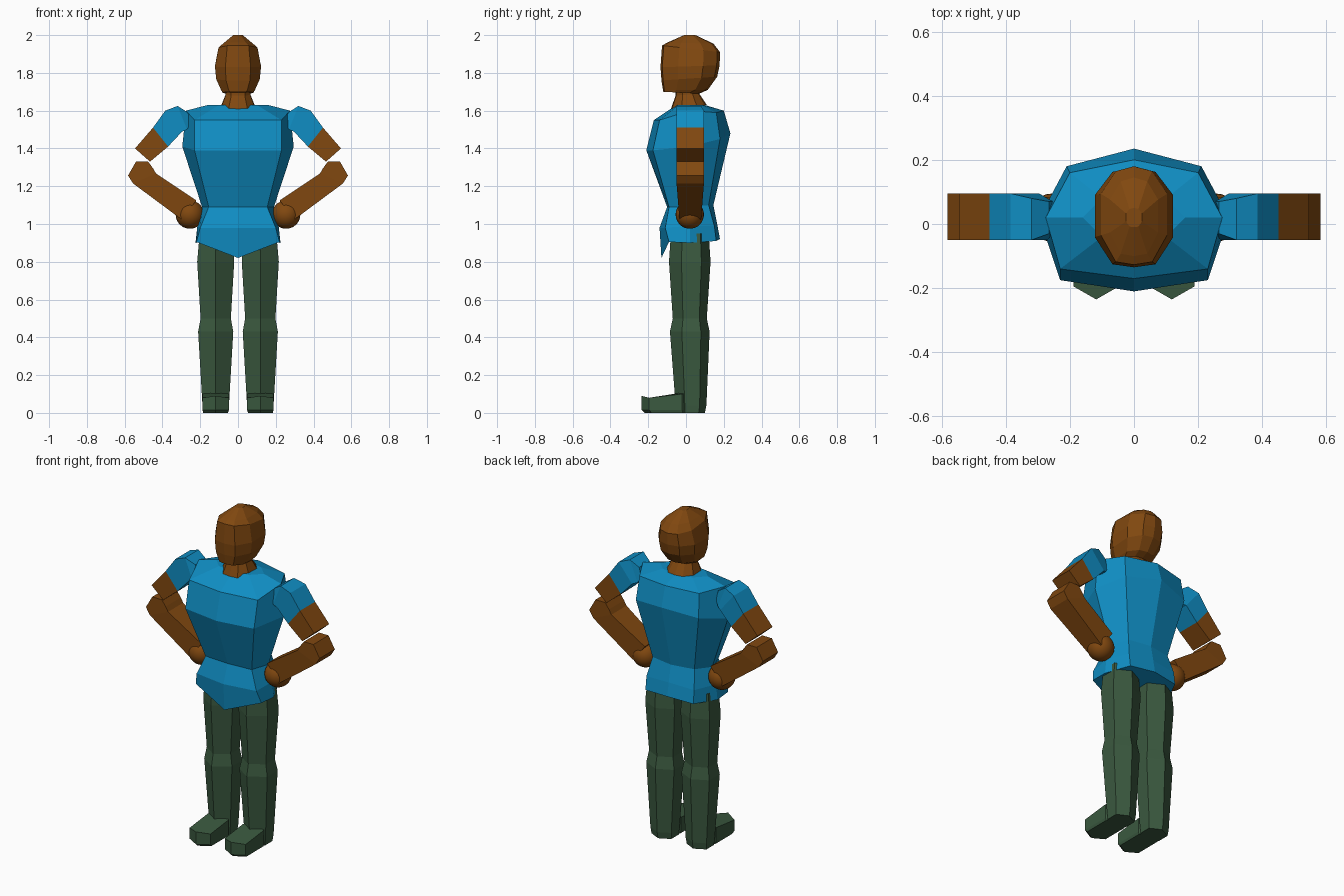
import bpy
import bmesh
from mathutils import Vector

default_cube = bpy.data.objects.get("Cube")
if default_cube:
    bpy.data.objects.remove(default_cube, do_unlink=True)


def make_material(name, colour):
    material = bpy.data.materials.new(name)
    material.use_nodes = True
    material.diffuse_color = (*colour, 1)
    shader = next(n for n in material.node_tree.nodes if n.type == "BSDF_PRINCIPLED")
    shader.inputs["Base Color"].default_value = (*colour, 1)
    shader.inputs["Roughness"].default_value = 0.8
    return material


skin = make_material("brown skin", (0.22, 0.065, 0.005))
shirt = make_material("blue shirt", (0.005, 0.27, 0.55))
trousers = make_material("dark green trousers", (0.043, 0.1, 0.05))


def loft(name, rings, materials, rule=None):
    """Join equal rings of points with faces and close both ends."""
    bm = bmesh.new()
    loops = [[bm.verts.new(Vector(point)) for point in ring] for ring in rings]
    count = len(loops[0])
    for level, (lower, upper) in enumerate(zip(loops, loops[1:])):
        for i in range(count):
            j = (i + 1) % count
            face = bm.faces.new((lower[i], lower[j], upper[j], upper[i]))
            face.material_index = rule(level) if rule else 0
    bm.faces.new(loops[0][::-1])
    end = bm.faces.new(loops[-1])
    end.material_index = rule(len(rings) - 2) if rule else 0
    bmesh.ops.recalc_face_normals(bm, faces=bm.faces[:])
    mesh = bpy.data.meshes.new(name)
    bm.to_mesh(mesh)
    bm.free()
    for material in materials:
        mesh.materials.append(material)
    obj = bpy.data.objects.new(name, mesh)
    bpy.context.collection.objects.link(obj)
    return obj


def symmetric_ring(half):
    """Complete a ring from its front-to-back half; its ends lie on the centre."""
    return half + [(-x, y, z) for x, y, z in half[-2:0:-1]]


# Shirt: front centre, front corner, side, back corner, back centre
shirt_halves = [
    [(0, -.05, 1.63), (.1, -.04, 1.63), (.16, .02, 1.63), (.1, .08, 1.63), (0, .1, 1.63)],
    [(0, -.17, 1.55), (.23, -.14, 1.55), (.275, .02, 1.6), (.2, .16, 1.59), (0, .2, 1.6)],
    [(0, -.21, 1.39), (.23, -.175, 1.39), (.295, .02, 1.41), (.21, .18, 1.45), (0, .235, 1.48)],
    [(0, -.1, 1.09), (.155, -.09, 1.09), (.19, .02, 1.09), (.14, .12, 1.1), (0, .145, 1.1)],
    [(0, -.14, .98), (.2, -.11, .98), (.215, .02, .99), (.16, .15, .99), (0, .165, 1)],
    [(0, -.13, .82), (.22, -.09, .905), (.225, .02, .9), (.16, .16, .91), (0, .18, .92)],
]
loft("shirt", [symmetric_ring(half) for half in shirt_halves], [shirt])


# Head and neck: width, front, back and height of each level
def head_ring(width, front, back, z_front, z_back):
    depth = back - front
    plan = [(0, 0), (.55, .03), (1, .3), (1, .72), (.55, .95), (0, 1)]
    return symmetric_ring([(width * x, front + depth * t, z_front + (z_back - z_front) * t)
                           for x, t in plan])


head_levels = [
    (.08, -.12, .07, 1.7, 1.69),
    (.09, -.122, .115, 1.71, 1.71),
    (.115, -.13, .165, 1.76, 1.78),
    (.122, -.135, .178, 1.83, 1.84),
    (.103, -.127, .18, 1.945, 1.91),
    (.075, -.1, .145, 1.96, 1.955),
    (.025, -.01, .05, 2, 2),
]
loft("head", [head_ring(*level) for level in head_levels], [skin])
neck_levels = [(.09, -.08, .11, 1.61, 1.63), (.065, -.055, .07, 1.68, 1.69),
               (.065, -.055, .07, 1.73, 1.73)]
loft("neck", [head_ring(*level) for level in neck_levels], [skin])


# Arms: upper edge, lower edge, then front and back of each square section
def arm_rings(sections, side):
    return [[(side * x, y, z) for (x, z), y in
             ((top, front), (top, back), (bottom, back), (bottom, front))]
            for top, bottom, front, back in sections]


FRONT, BACK = -.05, .095
upper_arm = [
    ((.265, 1.59), (.25, 1.53), -.03, .07),
    ((.32, 1.625), (.27, 1.5), FRONT, .08),
    ((.385, 1.6), (.295, 1.49), FRONT, BACK),
    ((.45, 1.51), (.37, 1.41), FRONT, BACK),
    ((.545, 1.4), (.466, 1.33), FRONT, BACK),
]
forearm = [
    ((.476, 1.33), (.54, 1.33), FRONT, BACK),
    ((.45, 1.295), (.582, 1.257), FRONT, BACK),
    ((.434, 1.267), (.556, 1.215), FRONT, BACK),
    ((.22, 1.125), (.3, 1.025), -.035, .08),
]

# Legs: half width, front, back and height of each six-sided level
leg_levels = [
    (.085, -.08, .12, .95),
    (.098, -.09, .13, .8),
    (.08, -.07, .11, .5),
    (.093, -.085, .125, .43),
    (.07, -.055, .108, .04),
    (.066, -.05, .1, 0),
]


def leg_ring(centre, width, front, back, z):
    depth = back - front
    half = [(0, front, z), (width, front + depth * .3, z),
            (width, front + depth * .78, z), (0, back, z)]
    return [(centre + x, y, z) for x, y, z in symmetric_ring(half)]


# Feet: pointed outline with a sloping top
def foot_ring(centre, inset, heights):
    plan = [(0, -.235), (.07, -.195), (.07, -.02), (0, .06)]
    half = [(x * inset, y * inset, z) for (x, y), z in zip(plan, heights)]
    return [(centre + x, y, z) for x, y, z in symmetric_ring(half)]


for label, side in (("left", 1), ("right", -1)):
    loft(label + "_upper_arm", arm_rings(upper_arm, side), [shirt, skin],
         lambda level: int(level == len(upper_arm) - 2))
    loft(label + "_forearm", arm_rings(forearm, side), [skin])

    bpy.ops.mesh.primitive_uv_sphere_add(segments=24, ring_count=16, radius=.075,
                                         location=(side * .255, .02, 1.05))
    hand = bpy.context.object
    hand.name = label + "_hand"
    hand.data.materials.append(skin)
    bpy.ops.object.shade_smooth()

    hip = side * .118
    loft(label + "_leg", [leg_ring(hip, *level) for level in leg_levels], [trousers])
    loft(label + "_foot", [foot_ring(hip, .93, [0] * 4),
                           foot_ring(hip, 1, [.015] * 4),
                           foot_ring(hip, 1, [.09, .08, .1, .12])], [trousers])
